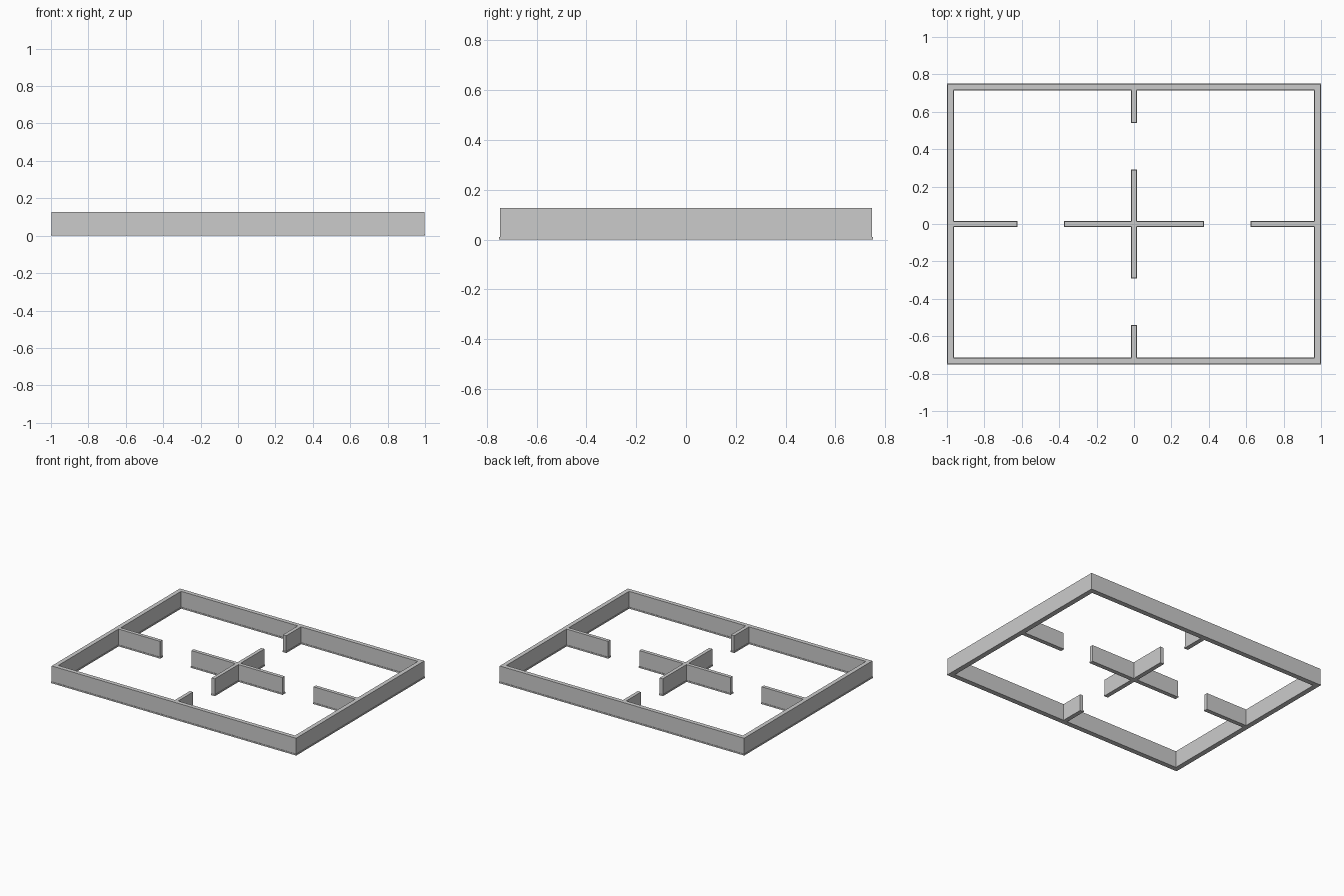
import bpy, bmesh

if "Cube" in bpy.data.objects:
    bpy.data.objects.remove(bpy.data.objects["Cube"])

HEIGHT, SKIRT, LIP = 0.126, 0.01, 0.003
T_OUT, T_IN = 0.0375, 0.032           # wall thickness including skirting

# Floor plan as rectangles (x0, y0, x1, y1)
h = T_IN / 2
plan = [(-1, -0.75, 1, -0.75 + T_OUT), (-1, 0.75 - T_OUT, 1, 0.75),
        (-1, -0.75, -1 + T_OUT, 0.75), (1 - T_OUT, -0.75, 1, 0.75),
        (-1, -h, -0.623, h), (0.623, -h, 1, h),
        (-h, -0.75, h, -0.54), (-h, 0.54, h, 0.75),
        (-0.375, -h, 0.375, h), (-h, -0.292, h, 0.292)]


def walls(name, inset, z0, z1):
    """Merge the plan into one outline and extrude it from z0 to z1."""
    rects = [(a + inset, b + inset, c - inset, d - inset) for a, b, c, d in plan]
    xs = sorted({round(v, 5) for r in rects for v in (r[0], r[2])})
    ys = sorted({round(v, 5) for r in rects for v in (r[1], r[3])})
    bm = bmesh.new()
    for x0, x1 in zip(xs, xs[1:]):
        for y0, y1 in zip(ys, ys[1:]):
            cx, cy = (x0 + x1) / 2, (y0 + y1) / 2
            if any(a < cx < c and b < cy < d for a, b, c, d in rects):
                bm.faces.new([bm.verts.new((x, y, z0)) for x, y in
                              ((x0, y0), (x1, y0), (x1, y1), (x0, y1))])
    bmesh.ops.remove_doubles(bm, verts=bm.verts, dist=1e-5)
    top = bmesh.ops.extrude_face_region(bm, geom=bm.faces[:], use_keep_orig=True)
    bmesh.ops.translate(bm, vec=(0, 0, z1 - z0),
                        verts=[v for v in top["geom"] if isinstance(v, bmesh.types.BMVert)])
    bmesh.ops.recalc_face_normals(bm, faces=bm.faces)
    mesh = bpy.data.meshes.new(name)
    bm.to_mesh(mesh)
    bm.free()
    obj = bpy.data.objects.new(name, mesh)
    bpy.context.collection.objects.link(obj)


# Skirting at the foot, slightly thinner walls above it
walls("skirting", 0, 0, SKIRT)
walls("walls", LIP, SKIRT, HEIGHT)
